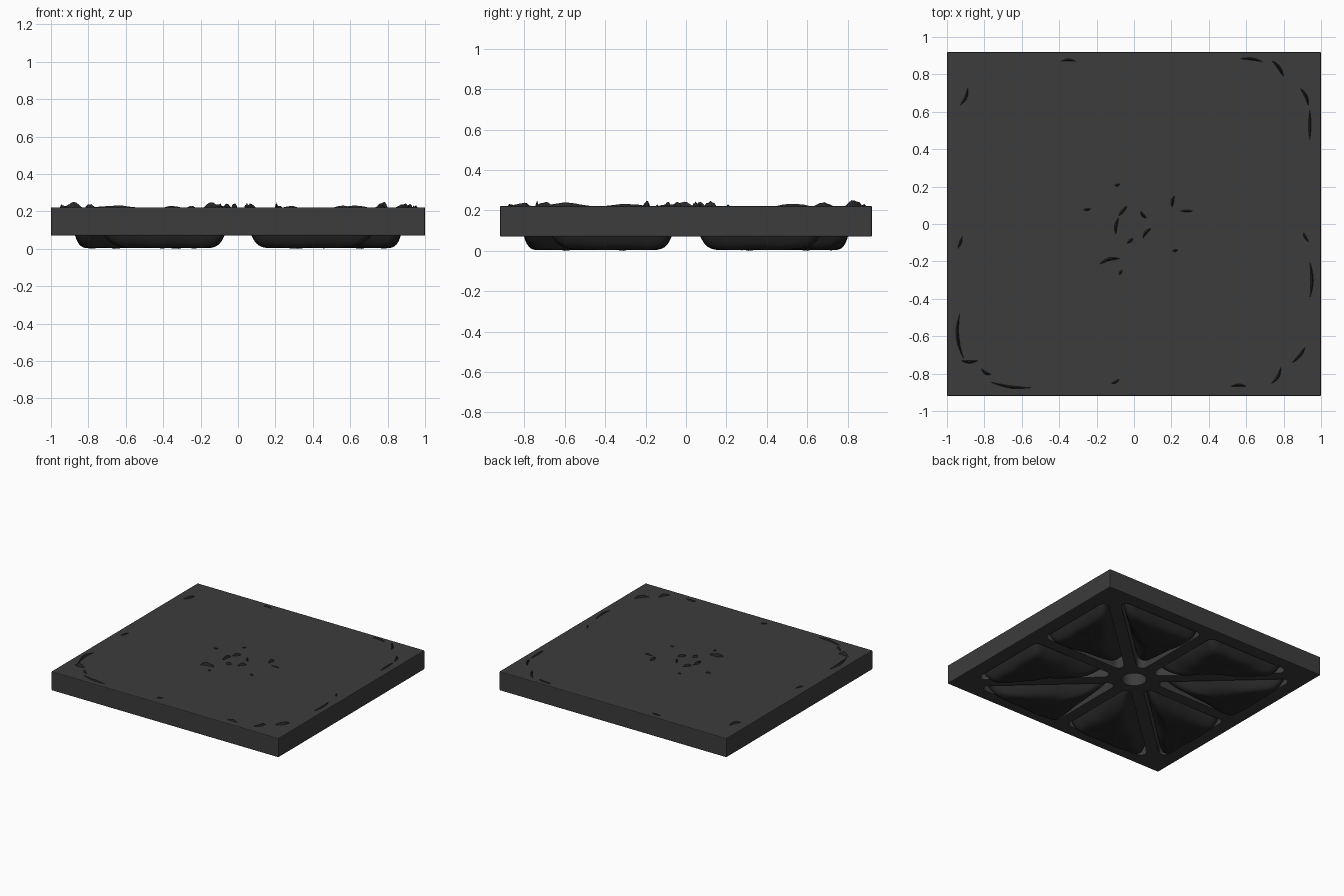
import bpy, bmesh, math, random
from mathutils import Vector

if "Cube" in bpy.data.objects:
    bpy.data.objects.remove(bpy.data.objects["Cube"])

random.seed(4)
HX, HY, Z0, Z1 = 1.0, 0.92, 0.07, 0.222
DIAG = math.atan2(HY, HX)


def material(name, v):
    m = bpy.data.materials.new(name)
    m.diffuse_color = (v, v, v, 1)
    m.use_nodes = True
    m.node_tree.nodes["Principled BSDF"].inputs["Base Color"].default_value = m.diffuse_color
    return m


FRAME, CLOTH = material("dark_frame", 0.045), material("dark_cloth", 0.02)


def make(name, verts, faces, mat):
    me = bpy.data.meshes.new(name)
    me.from_pydata(verts, [], faces)
    bm = bmesh.new()
    bm.from_mesh(me)
    bmesh.ops.recalc_face_normals(bm, faces=bm.faces)
    bm.to_mesh(me)
    bm.free()
    ob = bpy.data.objects.new(name, me)
    bpy.context.collection.objects.link(ob)
    me.materials.append(mat)
    return ob


def rounded(lines, r=0.04, n=5):
    """Rounded convex outline from (outward normal angle, distance) lines."""
    pts = []
    for i, (a, d) in enumerate(lines):
        b, e = lines[(i + 1) % len(lines)]
        d1, e1 = d - r, e - r
        det = math.sin(b - a)
        c = Vector(((d1 * math.sin(b) - e1 * math.sin(a)) / det,
                    (e1 * math.cos(a) - d1 * math.cos(b)) / det))
        sweep = (b - a) % math.tau
        for k in range(n + 1):
            t = a + sweep * k / n
            pts.append(c + r * Vector((math.cos(t), math.sin(t))))
    return pts


def resample(pts, n):
    loop = pts + [pts[0]]
    seg = [(loop[i + 1] - loop[i]).length for i in range(len(pts))]
    step, out, i, acc = sum(seg) / n, [], 0, 0.0
    for k in range(n):
        while acc + seg[i] < k * step:
            acc += seg[i]
            i += 1
        out.append(loop[i].lerp(loop[i + 1], (k * step - acc) / seg[i]))
    return out


def prism(name, pts, z0, z1):
    n = len(pts)
    verts = [(p[0], p[1], z) for z in (z0, z1) for p in pts]
    faces = [tuple(range(n)), tuple(range(n, 2 * n))]
    faces += [(i, (i + 1) % n, n + (i + 1) % n, n + i) for i in range(n)]
    return make(name, verts, faces, FRAME)


def cut(target, cutter):
    m = target.modifiers.new("cut", 'BOOLEAN')
    m.operation, m.solver, m.object = 'DIFFERENCE', 'EXACT', cutter
    cutter.hide_render = True
    cutter.hide_set(True)


def pillow(name, outline, centre, rim, sx, sy):
    pts, n, rings = resample(outline, 72), 72, 18
    phase = random.uniform(0, 6)
    verts, faces = [], []
    for j in range(rings):
        s = 1 - (j / rings) ** 1.5
        for i, p in enumerate(pts):
            v = p - centre
            power = 7 + 3.5 * v.normalized().dot(rim)
            z = 0.17 * s ** power + 0.004
            z += 0.006 * math.sin(i * math.tau * 7 / n + phase) * s ** 3 * (1 - s) * 4
            q = centre + v * s
            verts.append((q.x * sx, q.y * sy, z))
    verts.append((centre.x * sx, centre.y * sy, 0.0))
    for j in range(rings - 1):
        for i in range(n):
            k = (i + 1) % n
            faces.append((j * n + i, j * n + k, (j + 1) * n + k, (j + 1) * n + i))
    last = (rings - 1) * n
    faces += [(last + i, last + (i + 1) % n, rings * n) for i in range(n)]
    ob = make(name, verts, faces, CLOTH)
    for f in ob.data.polygons:
        f.use_smooth = True


# Slab frame
slab = prism("slab_frame", [(-HX, -HY), (HX, -HY), (HX, HY), (-HX, HY)], Z0, Z1)
bev = slab.modifiers.new("soft_edges", 'BEVEL')
bev.width, bev.segments = 0.006, 2

# Two cell shapes per quadrant, mirrored into eight openings with cloth bulges
H, RIB = math.pi / 2, -0.045
cells = [
    (rounded([(-H, RIB), (0, 0.89), (DIAG + H, RIB)]), Vector((0.66, 0.31)), Vector((1, 0))),
    (rounded([(DIAG - H, RIB), (H, 0.82), (math.pi, RIB)]), Vector((0.32, 0.6)), Vector((0, 1))),
]
for sx in (1, -1):
    for sy in (1, -1):
        for outline, centre, rim in cells:
            pts = [(p.x * sx, p.y * sy) for p in outline]
            cut(slab, prism("cell_cutter", pts, Z0 - 0.1, 0.2))
            pillow("cloth_bulge", outline, centre, rim, sx, sy)

# Hub recess
ring = [(0.09 * math.cos(t * math.tau / 32), 0.09 * math.sin(t * math.tau / 32)) for t in range(32)]
cut(slab, prism("hub_cutter", ring, Z0 - 0.1, 0.2))


# Cloth creases poking through the top: x, y, length, angle, height
def crease(x, y, length, deg, h):
    a, n, verts = math.radians(deg), 7, []
    bend = random.uniform(-0.12, 0.12) * length
    for i in range(n):
        t = i / (n - 1)
        along, arch = (t - 0.5) * length, math.sin(math.pi * t)
        z = Z1 + h * arch * random.uniform(0.5, 1)
        for off, zz in ((-0.007, Z1 - 0.003), (0, z), (0.007, Z1 - 0.003)):
            o = bend * arch + off * (0.3 + arch)
            verts.append((x + along * math.cos(a) - o * math.sin(a),
                          y + along * math.sin(a) + o * math.cos(a), zz))
    faces = []
    for i in range(n - 1):
        b = i * 3
        faces += [(b + k, b + (k + 1) % 3, b + 3 + (k + 1) % 3, b + 3 + k) for k in range(3)]
    faces += [(0, 1, 2), (3 * n - 3, 3 * n - 2, 3 * n - 1)]
    make("cloth_crease", verts, faces, CLOTH)


for c in [(0.63, 0.875, 0.12, -8, 0.015), (0.77, 0.83, 0.1, -55, 0.04), (-0.35, 0.87, 0.08, 0, 0.01),
          (0.91, 0.68, 0.1, -65, 0.02), (0.94, 0.53, 0.16, 90, 0.015), (-0.91, 0.68, 0.1, 65, 0.02),
          (-0.93, -0.1, 0.07, 70, 0.01), (-0.92, -0.6, 0.25, 95, 0.02), (-0.88, -0.73, 0.09, 0, 0.03),
          (-0.79, -0.79, 0.06, -30, 0.02), (-0.66, -0.86, 0.22, -8, 0.012), (-0.1, -0.84, 0.05, 30, 0.01),
          (0.92, -0.07, 0.06, -60, 0.01), (0.94, -0.3, 0.2, 90, 0.012), (0.88, -0.7, 0.11, 50, 0.025),
          (0.76, -0.81, 0.1, 60, 0.02), (0.56, -0.87, 0.09, 0, 0.01)]:
    crease(*c)
for c in [(-0.06, 0.07, 0.07, 50, 0.02), (-0.09, -0.01, 0.09, 80, 0.025), (-0.13, -0.2, 0.11, 15, 0.03),
          (0.07, -0.05, 0.07, 50, 0.025), (0.05, 0.05, 0.05, -50, 0.025), (0.21, 0.12, 0.06, 80, 0.03),
          (0.28, 0.07, 0.07, 0, 0.01), (-0.25, 0.08, 0.04, 10, 0.01), (-0.02, -0.09, 0.04, 40, 0.03),
          (0.22, -0.14, 0.03, 10, 0.01), (-0.07, -0.26, 0.03, 60, 0.01), (-0.09, 0.21, 0.03, 10, 0.01)]:
    crease(*c)
